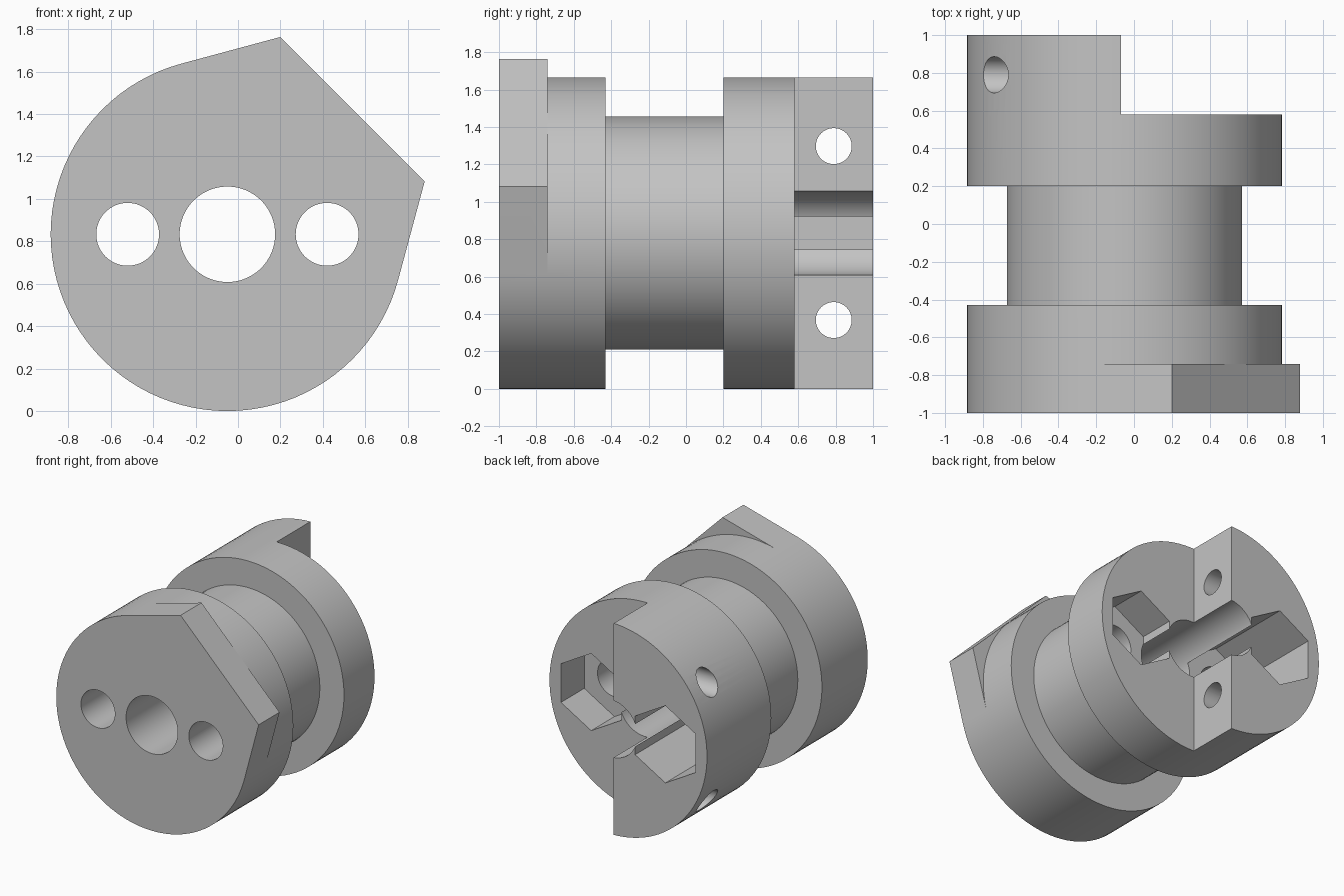
import bpy, bmesh, math
from mathutils import Vector

if "Cube" in bpy.data.objects:
    bpy.data.objects.remove(bpy.data.objects["Cube"])

CX, CZ, R = -0.05, 0.833, 0.833      # spool axis and flange radius
SIDE = 0.47                          # offset of the bolt holes
SEGS = 96

grey = bpy.data.materials.new("plain_grey")
grey.use_nodes = True
colour = (0.55, 0.55, 0.55, 1)
grey.diffuse_color = colour
grey.node_tree.nodes["Principled BSDF"].inputs["Base Color"].default_value = colour


def arc(radius, start=0, end=360, segs=SEGS, cx=CX, cz=CZ):
    """Points on an arc in the xz plane; a full turn is left open."""
    count = round(segs * (end - start) / 360)
    last = count if end - start == 360 else count + 1
    return [(cx + radius * math.cos(a), cz + radius * math.sin(a))
            for a in (math.radians(start + (end - start) * i / count) for i in range(last))]


def prism(name, outline, low, high, axis="Y"):
    """Extrude an outline: (x, z) along y, or (y, z) along x."""
    bm = bmesh.new()
    place = (lambda u, v: (u, low, v)) if axis == "Y" else (lambda u, v: (low, u, v))
    step = Vector(place(0, 0)) * (high / low - 1)
    face = bm.faces.new([bm.verts.new(place(u, v)) for u, v in outline])
    top = bmesh.ops.extrude_face_region(bm, geom=[face])["geom"]
    bmesh.ops.translate(bm, vec=step, verts=[g for g in top if isinstance(g, bmesh.types.BMVert)])
    bmesh.ops.recalc_face_normals(bm, faces=bm.faces)
    mesh = bpy.data.meshes.new(name)
    bm.to_mesh(mesh)
    bm.free()
    mesh.materials.append(grey)
    obj = bpy.data.objects.new(name, mesh)
    bpy.context.collection.objects.link(obj)
    return obj


def combine(target, tool, operation):
    """Apply a boolean and discard the tool."""
    tool.hide_render = True
    mod = target.modifiers.new("boolean", "BOOLEAN")
    mod.operation, mod.solver, mod.object = operation, "EXACT", tool
    bpy.context.view_layer.objects.active = target
    bpy.ops.object.modifier_apply(modifier=mod.name)
    bpy.data.objects.remove(tool)


# Front plate: round, with a squared-off corner tangent to the rim
plate_outline = arc(R, 105, 345) + [(0.88, 1.083), (0.2, 1.763)]
spool = prism("spool_body", plate_outline, -1, -0.74)

# Flanges, neck and the half-round block at the back
combine(spool, prism("front_flange", arc(R), -0.74, -0.43), "UNION")
combine(spool, prism("neck", arc(0.623), -0.43, 0.2), "UNION")
combine(spool, prism("rear_flange", arc(R), 0.2, 1), "UNION")
step_cut = [(-0.07, -0.5), (1.5, -0.5), (1.5, 2), (-0.07, 2)]
combine(spool, prism("step_cutter", step_cut, 0.58, 1.2), "DIFFERENCE")

# Centre bore, bolt holes and hexagonal nut pockets
combine(spool, prism("bore_cutter", arc(0.225), -1.2, 1.2), "DIFFERENCE")
for side in (-SIDE, SIDE):
    x = CX + side
    combine(spool, prism("bolt_cutter", arc(0.148, segs=64, cx=x), -1.2, 1.2), "DIFFERENCE")
    hexagon = arc(0.304, 30, 390, segs=6, cx=x)
    combine(spool, prism("nut_cutter", hexagon, 0.29, 1.2), "DIFFERENCE")

# Cross holes through the half-round block
for z in (CZ - 0.465, CZ + 0.465):
    hole = arc(0.096, segs=48, cx=0.79, cz=z)
    combine(spool, prism("cross_cutter", hole, -1.2, 0.3, "X"), "DIFFERENCE")

bpy.ops.object.select_all(action="DESELECT")
spool.select_set(True)
bpy.context.view_layer.objects.active = spool
bpy.ops.object.shade_smooth_by_angle(angle=math.radians(25))
